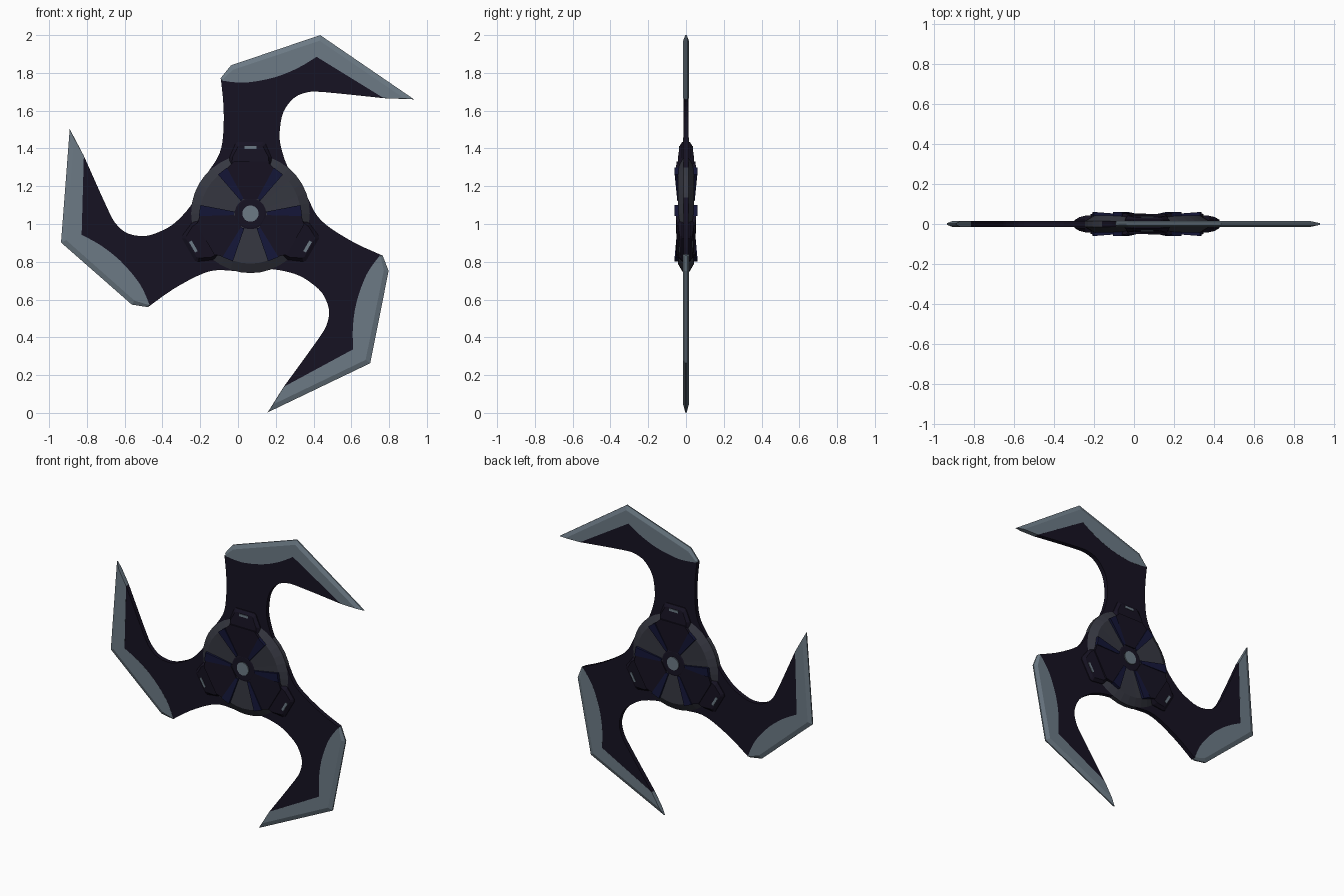
import bpy, bmesh, math
from mathutils import Vector

if "Cube" in bpy.data.objects:
    bpy.data.objects.remove(bpy.data.objects["Cube"])

HUB = (0.066, 0, 1.055)


def material(name, rgb):
    m = bpy.data.materials.new(name)
    m.diffuse_color = (*rgb, 1)
    m.use_nodes = True
    m.node_tree.nodes["Principled BSDF"].inputs["Base Color"].default_value = m.diffuse_color
    return m


DARK = material("dark_body", (0.008, 0.006, 0.016))
STEEL = material("steel", (0.15, 0.195, 0.235))
GREY = material("hub_grey", (0.036, 0.038, 0.052))
NAVY = material("navy", (0.007, 0.008, 0.04))


def finish(name, bm, mat, angle):
    bmesh.ops.recalc_face_normals(bm, faces=bm.faces)
    me = bpy.data.meshes.new(name)
    bm.to_mesh(me)
    bm.free()
    me.materials.append(mat)
    ob = bpy.data.objects.new(name, me)
    ob.location = HUB
    ob.rotation_euler = (0, math.radians(angle), 0)
    bpy.context.collection.objects.link(ob)
    return ob


def slab(name, face, depth, mat, angle, rim=None, rim_depth=0.0):
    """Plate symmetric in y; an optional rim outline gives bevelled sides."""
    bm = bmesh.new()
    n = len(face)
    depths = depth if isinstance(depth, (list, tuple)) else [depth] * n
    rim_pts = rim or face
    layers = [[bm.verts.new((x, -d, z)) for (x, z), d in zip(face, depths)]]
    if rim:
        for s in (-1, 1):
            layers.append([bm.verts.new((x, s * rim_depth, z)) for x, z in rim_pts])
    layers.append([bm.verts.new((x, d, z)) for (x, z), d in zip(face, depths)])
    bm.faces.new(layers[0])
    bm.faces.new(layers[-1][::-1])
    for a, b in zip(layers, layers[1:]):
        for i in range(n):
            j = (i + 1) % n
            bm.faces.new((a[i], a[j], b[j], b[i]))
    return finish(name, bm, mat, angle)


def curve(pts, steps=3):
    """Catmull-Rom smoothing through 2D points."""
    p = [Vector(q) for q in [pts[0], *pts, pts[-1]]]
    out = []
    for a, b, c, d in zip(p, p[1:], p[2:], p[3:]):
        for k in range(steps):
            t = k / steps
            v = 0.5 * (2 * b + (c - a) * t + (2 * a - 5 * b + 4 * c - d) * t * t
                       + (3 * b - a - 3 * c + d) * t ** 3)
            out.append((v.x, v.y))
    return out + [tuple(pts[-1])]


def mirror(pts):
    return pts + [(-x, z) for x, z in reversed(pts)]


def lathe(name, profile, mat, seg=36):
    bm = bmesh.new()
    rings = [[bm.verts.new((r * math.cos(2 * math.pi * i / seg), y,
                            r * math.sin(2 * math.pi * i / seg))) for i in range(seg)]
             for r, y in profile]
    for a, b in zip(rings, rings[1:]):
        for i in range(seg):
            j = (i + 1) % seg
            bm.faces.new((a[i], a[j], b[j], b[i]))
    bm.faces.new(rings[0])
    bm.faces.new(rings[-1])
    return finish(name, bm, mat, 0)


# Blade outlines relative to the hub centre, for the upright arm
seam = curve([(-0.156, 0.705), (-0.08, 0.695), (0.0, 0.696), (0.13, 0.722),
              (0.25, 0.77), (0.35, 0.83)])
heel = (0.706, 0.611)
inner = curve([heel, (0.394, 0.643), (0.30, 0.642), (0.23, 0.612), (0.175, 0.54),
               (0.156, 0.45), (0.159, 0.363), (0.198, 0.245), (0.26, 0.16)])
outer = curve([(-0.26, 0.17), (-0.214, 0.235), (-0.165, 0.315), (-0.145, 0.41),
               (-0.142, 0.56), (-0.156, 0.705)])
body = seam + inner + [(0.0, 0.0)] + outer[:-1]
edge_in = [(0.815, 0.609), (0.366, 0.915), (-0.092, 0.762), (-0.148, 0.71)]
edge_out = [(0.866, 0.605), (0.369, 0.945), (-0.103, 0.785), (-0.158, 0.717)]

# Hub centre plates, navy ribs, clip and slot outlines
plate = mirror([(0.04, 0.078), (0.125, 0.24), (0.09, 0.275)])
rib = [(0.038, 0.082), (0.05, 0.066), (0.172, 0.207), (0.125, 0.243)]
clip = mirror([(0.10, 0.24), (0.095, 0.30), (0.066, 0.355), (0.055, 0.362)])
clip_rim = mirror([(0.112, 0.24), (0.112, 0.295), (0.08, 0.37), (0.068, 0.38)])
slot = mirror([(0.032, 0.341), (0.032, 0.357)])

for k in range(3):
    a = 120 * k
    # Blade arm and sharpened steel edge
    slab(f"blade_arm_{k}", body, 0.0145, DARK, a)
    slab(f"blade_edge_{k}", seam + [heel] + edge_in, 0.015, STEEL, a,
         seam + [heel] + edge_out, 0.004)
    # Raised hub panel with two ribs
    slab(f"hub_panel_{k}", plate, [0.044, 0.053, 0.05, 0.05, 0.053, 0.044], DARK, a)
    for s, side in ((1, "right"), (-1, "left")):
        slab(f"panel_rib_{side}_{k}", [(s * x, z) for x, z in rib],
             [0.046, 0.046, 0.06, 0.06], NAVY, a)
    # Clip that holds the arm, with a steel slot
    slab(f"arm_clip_{k}", clip, [0.044, 0.042, 0.034, 0.032, 0.032, 0.034, 0.042, 0.044],
         DARK, a, clip_rim, 0.02)
    slab(f"clip_slot_{k}", slot, 0.037, STEEL, a)

# Hub disc and centre cap
lathe("hub_disc", [(0.05, -0.037), (0.265, -0.043), (0.315, -0.014), (0.315, 0.014),
                   (0.265, 0.043), (0.05, 0.037)], GREY)
lathe("hub_collar", [(0.075, -0.040), (0.09, -0.036), (0.09, 0.036), (0.075, 0.040)], DARK)
lathe("hub_cap", [(0.043, -0.046), (0.043, 0.046)], STEEL, 24)
